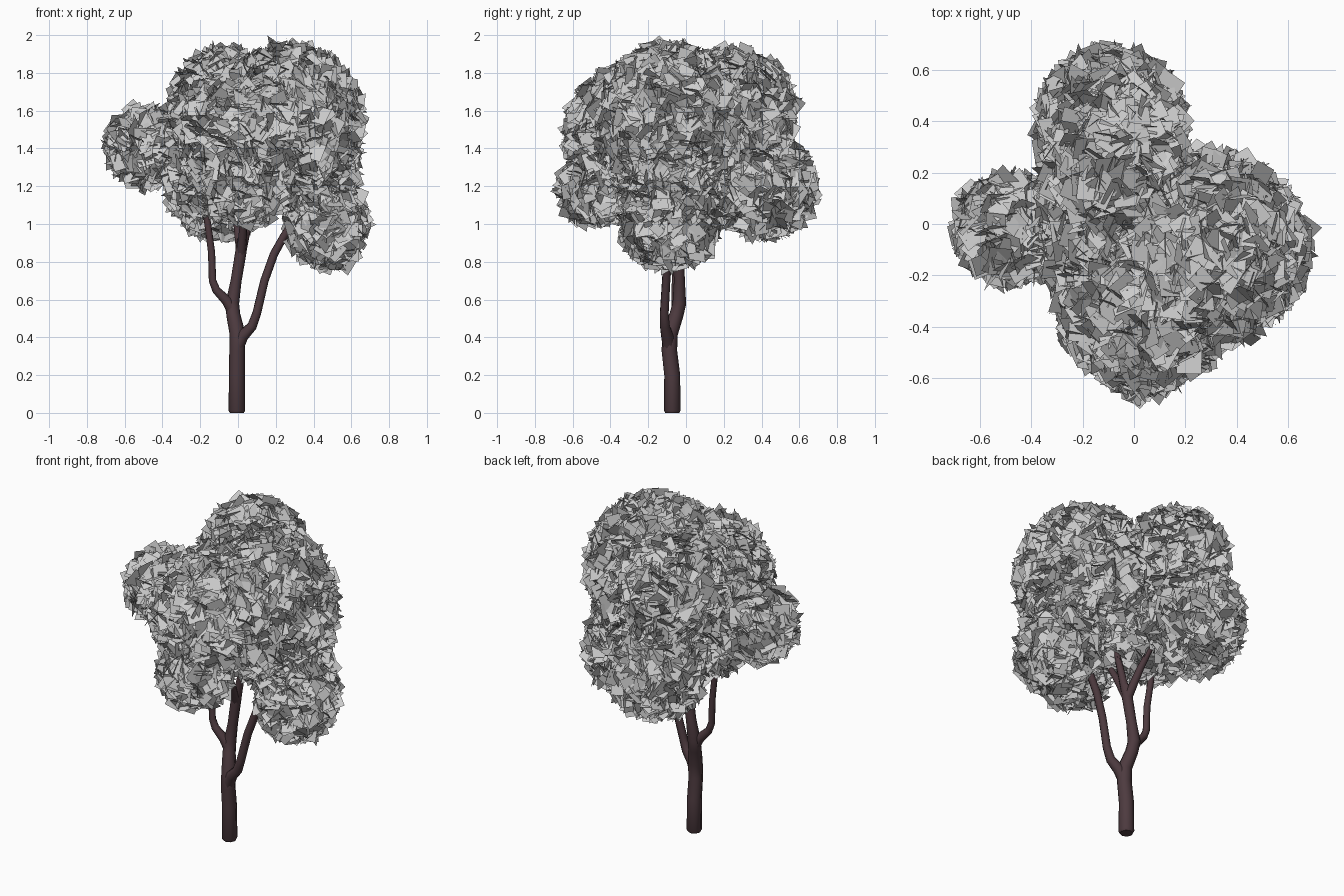
import bpy, math, random
from mathutils import Vector, Quaternion

if "Cube" in bpy.data.objects:
    bpy.data.objects.remove(bpy.data.objects["Cube"])

random.seed(7)

# Bark material
bark = bpy.data.materials.new("bark")
bark.diffuse_color = (0.075, 0.043, 0.05, 1)
bark.use_nodes = True
bark.node_tree.nodes["Principled BSDF"].inputs["Base Color"].default_value = bark.diffuse_color


def limb(name, pts):
    """Eight-sided tapered tube through (x, y, z, radius) points."""
    cu = bpy.data.curves.new(name, 'CURVE')
    cu.dimensions = '3D'
    cu.bevel_depth = 1.0
    cu.bevel_resolution = 2
    cu.use_fill_caps = True
    cu.materials.append(bark)
    sp = cu.splines.new('POLY')
    sp.points.add(len(pts) - 1)
    for p, (x, y, z, r) in zip(sp.points, pts):
        p.co = (x, y, z, 1)
        p.radius = r
    sp.use_smooth = True
    ob = bpy.data.objects.new(name, cu)
    bpy.context.collection.objects.link(ob)


# Trunk and main limbs
limb("trunk", [(-.006, -.073, 0, .037), (-.006, -.073, .012, .044), (-.006, -.073, .2, .042),
               (-.005, -.088, .33, .041), (-.003, -.085, .42, .042), (-.025, -.05, .52, .037),
               (-.03, -.035, .58, .036), (-.01, -.035, .7, .029), (.015, -.04, .85, .03),
               (.025, -.04, .92, .028)])
limb("right_branch", [(-.005, -.09, .34, .034), (.025, -.1, .41, .034), (.075, -.112, .46, .027),
                      (.1, -.115, .53, .024), (.14, -.105, .7, .023), (.19, -.095, .84, .023),
                      (.24, -.09, .93, .022), (.33, -.09, 1.08, .016)])
limb("left_branch", [(-.025, -.045, .53, .03), (-.06, -.05, .595, .028), (-.115, -.055, .65, .022),
                     (-.135, -.055, .7, .02), (-.14, -.055, .85, .019), (-.16, -.05, 1.0, .018),
                     (-.18, -.05, 1.12, .017), (-.28, -.03, 1.3, .012)])
# Upper forks partly hidden in the crown
for name, tip in (("front_fork", (.04, -.2, 1.15, .014)), ("back_fork", (-.03, .14, 1.15, .014)),
                  ("right_fork", (.1, -.06, 1.2, .014))):
    mid = tuple((a + b) / 2 for a, b in zip((.02, -.04, .86, .026), tip))
    limb(name, [(.016, -.04, .84, .026), mid, tip])


def leaf_cluster(name, centre, radii):
    """Square leaf cards scattered over an ellipsoid, loosely facing outward."""
    verts, faces = [], []
    centre, radii = Vector(centre), Vector(radii)
    mean = sum(radii) / 3
    count = int(4 * math.pi * mean ** 2 * 560)
    for i in range(count):
        # Even spiral of directions over the sphere
        z = 1 - 2 * (i + .5) / count
        a = i * math.pi * (3 - math.sqrt(5))
        s = math.sqrt(1 - z * z)
        n = Vector((s * math.cos(a), s * math.sin(a), z))
        n = (n + Vector([random.gauss(0, .05) for _ in range(3)])).normalized()
        depth = random.uniform(.03, .065)
        pos = centre + Vector([n[k] * (radii[k] - depth) for k in range(3)])
        face_dir = (n + Vector([random.gauss(0, .85) for _ in range(3)])).normalized()
        q = face_dir.to_track_quat('Z', 'Y') @ Quaternion((0, 0, 1), random.uniform(0, 6.28))
        h = random.uniform(.032, .05)
        base = len(verts)
        for sx, sy in ((-1, -1), (1, -1), (1, 1), (-1, 1)):
            verts.append(pos + q @ Vector((sx * h, sy * h, 0)))
        faces.append(tuple(range(base, base + 4)))
    me = bpy.data.meshes.new(name)
    me.from_pydata(verts, [], faces)
    ob = bpy.data.objects.new(name, me)
    bpy.context.collection.objects.link(ob)


# Crown made of overlapping leaf balls
leaf_cluster("leaves_left", (-.485, -.02, 1.41), (.235, .245, .235))
leaf_cluster("leaves_low_right", (.47, -.09, 1.02), (.24, .29, .285))
leaf_cluster("leaves_mid_right", (.39, -.1, 1.26), (.27, .29, .27))
leaf_cluster("leaves_right", (.265, -.1, 1.52), (.42, .41, .46))
leaf_cluster("leaves_front", (.04, -.3, 1.47), (.36, .365, .38))
leaf_cluster("leaves_low_front", (.04, -.475, 1.18), (.23, .225, .215))
leaf_cluster("leaves_back", (-.075, .25, 1.59), (.31, .355, .365))
leaf_cluster("leaves_low_back", (-.09, .41, 1.2), (.305, .305, .3))
leaf_cluster("leaves_middle", (-.06, -.04, 1.4), (.37, .36, .38))
leaf_cluster("leaves_low_middle", (-.17, -.03, 1.26), (.24, .25, .25))
